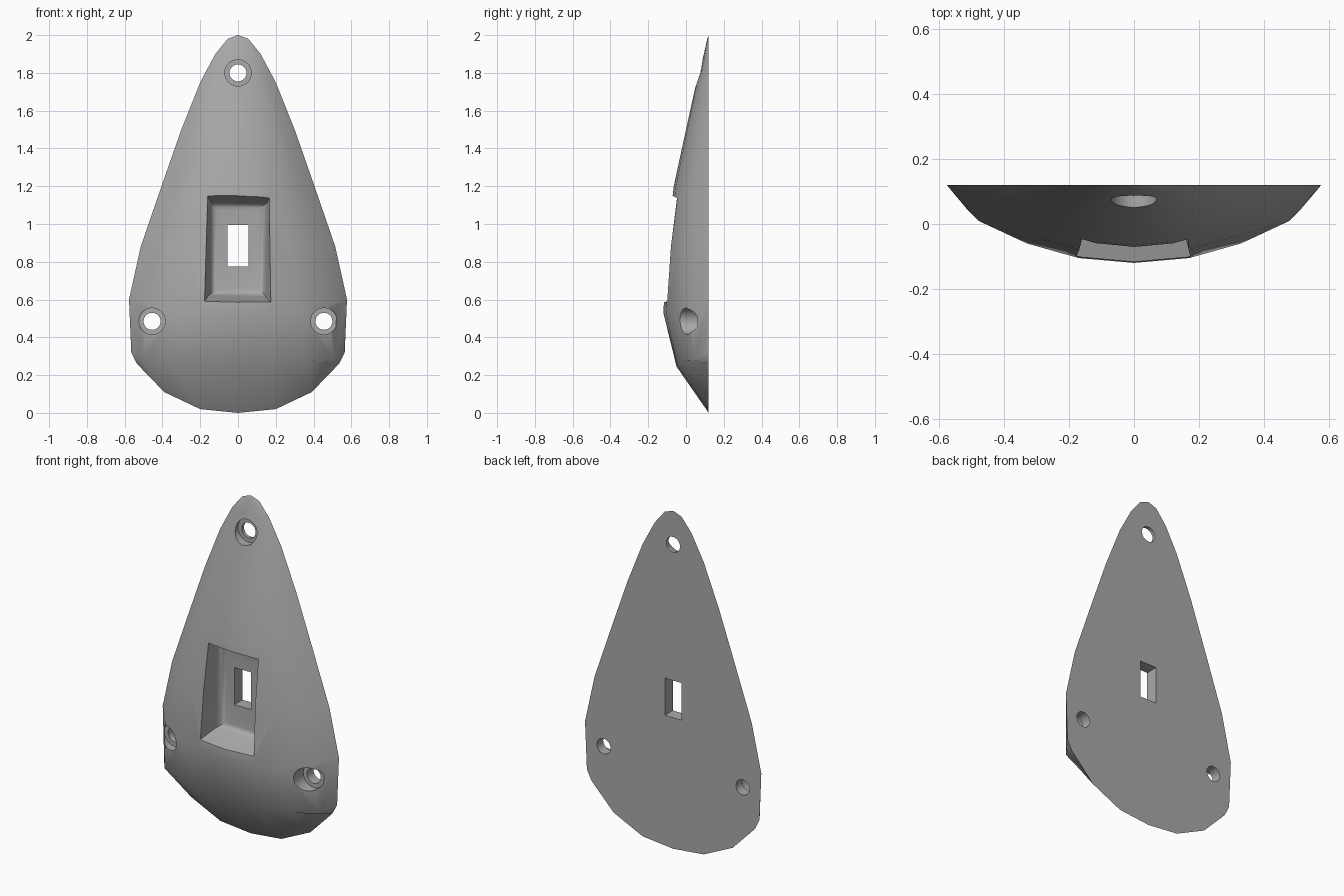
import bpy, bmesh, math
from mathutils import Matrix, Vector

if "Cube" in bpy.data.objects:
    bpy.data.objects.remove(bpy.data.objects["Cube"])

BACK = 0.12
grey = bpy.data.materials.new("plain grey")
grey.use_nodes = True
grey.diffuse_color = (0.4, 0.4, 0.4, 1)
grey.node_tree.nodes["Principled BSDF"].inputs["Base Color"].default_value = (0.4, 0.4, 0.4, 1)


def make_object(name, bm):
    bmesh.ops.recalc_face_normals(bm, faces=bm.faces)
    mesh = bpy.data.meshes.new(name)
    bm.to_mesh(mesh)
    bm.free()
    mesh.materials.append(grey)
    obj = bpy.data.objects.new(name, mesh)
    bpy.context.collection.objects.link(obj)
    return obj


# Domed section: share of half width, share of depth, centre to rim
section = [(0, 1), (0.28, 0.94), (0.56, 0.75), (0.81, 0.42), (1, 0)]
# Upper body: height, half width, front depth
stations = [(2, 0, BACK), (1.98, 0.055, 0.112), (1.9, 0.12, 0.095), (1.75, 0.2, 0.055),
            (1.5, 0.3, 0), (1.2, 0.405, -0.065), (0.88, 0.515, -0.1)]
rows = [[Vector((w * u, BACK + (y - BACK) * d, z)) for u, d in section] for z, w, y in stations]
# Widest crease, lower crease and bottom rim
rows.append([Vector(p) for p in [(0, -0.12, 0.53), (0.17, -0.105, 0.53), (0.33, -0.06, 0.53),
                                 (0.48, 0.01, 0.57), (0.577, BACK, 0.6)]])
rows.append([Vector(p) for p in [(0, -0.05, 0.245), (0.2, -0.045, 0.25), (0.37, -0.02, 0.275),
                                 (0.51, 0.04, 0.28), (0.565, BACK, 0.32)]])
rows.append([Vector((x, BACK, z)) for x, z in [(0, 0), (0.2, 0.02), (0.39, 0.11),
                                               (0.535, 0.26), (0.565, 0.32)]])

# Teardrop shell, closed by a flat back
bm = bmesh.new()
grid = []
for row in rows:
    left = [Vector((-p.x, p.y, p.z)) for p in reversed(row[1:])]
    grid.append([bm.verts.new(p) for p in left + row])
for a, b in zip(grid, grid[1:]):
    for i in range(len(a) - 1):
        bm.faces.new((a[i], a[i + 1], b[i + 1], b[i]))
bmesh.ops.remove_doubles(bm, verts=bm.verts, dist=0.0005)
rim = [e for e in bm.edges if e.is_boundary]
bmesh.ops.holes_fill(bm, edges=rim, sides=0)
body = make_object("teardrop_plate", bm)


def cut(bm):
    cutter = make_object("cutter", bm)
    cutter.hide_render = True
    mod = body.modifiers.new("cut", 'BOOLEAN')
    mod.operation = 'DIFFERENCE'
    mod.solver = 'EXACT'
    mod.object = cutter
    bpy.context.view_layer.objects.active = body
    bpy.ops.object.modifier_apply(modifier=mod.name)
    bpy.data.objects.remove(cutter)


def cut_box(y0, y1, front, back, fillet=0):
    """Tapered box; front and back are (half width, bottom, top)."""
    bm = bmesh.new()
    bmesh.ops.create_cube(bm, size=2)
    for v in bm.verts:
        half, low, high = front if v.co.y < 0 else back
        v.co = Vector((v.co.x * half, y0 if v.co.y < 0 else y1, low if v.co.z < 0 else high))
    if fillet:
        floor = [e for e in bm.edges if all(v.co.y > y1 - 0.001 for v in e.verts)]
        bmesh.ops.bevel(bm, geom=floor, offset=fillet, segments=4, profile=0.5, affect='EDGES')
    cut(bm)


def cut_round(x, z, radius, y0, y1):
    bm = bmesh.new()
    place = Matrix.Translation((x, (y0 + y1) / 2, z)) @ Matrix.Rotation(math.pi / 2, 4, 'X')
    bmesh.ops.create_cone(bm, cap_ends=True, segments=32, radius1=radius, radius2=radius,
                          depth=y1 - y0, matrix=place)
    cut(bm)


# Front recess and its through slot
cut_box(-0.2, 0.045, (0.2, 0.56, 1.21), (0.145, 0.625, 1.11), 0.035)
cut_box(-0.2, 0.2, (0.055, 0.775, 0.995), (0.055, 0.775, 0.995))

# Counterbored screw holes
for x, z, seat in [(0, 1.8, 0.1), (0.455, 0.485, 0.06), (-0.455, 0.485, 0.06)]:
    cut_round(x, z, 0.07, -0.3, seat)
    cut_round(x, z, 0.045, -0.3, 0.3)

bpy.ops.object.select_all(action='DESELECT')
body.select_set(True)
bpy.context.view_layer.objects.active = body
bpy.ops.object.shade_smooth_by_angle(angle=math.radians(30))
